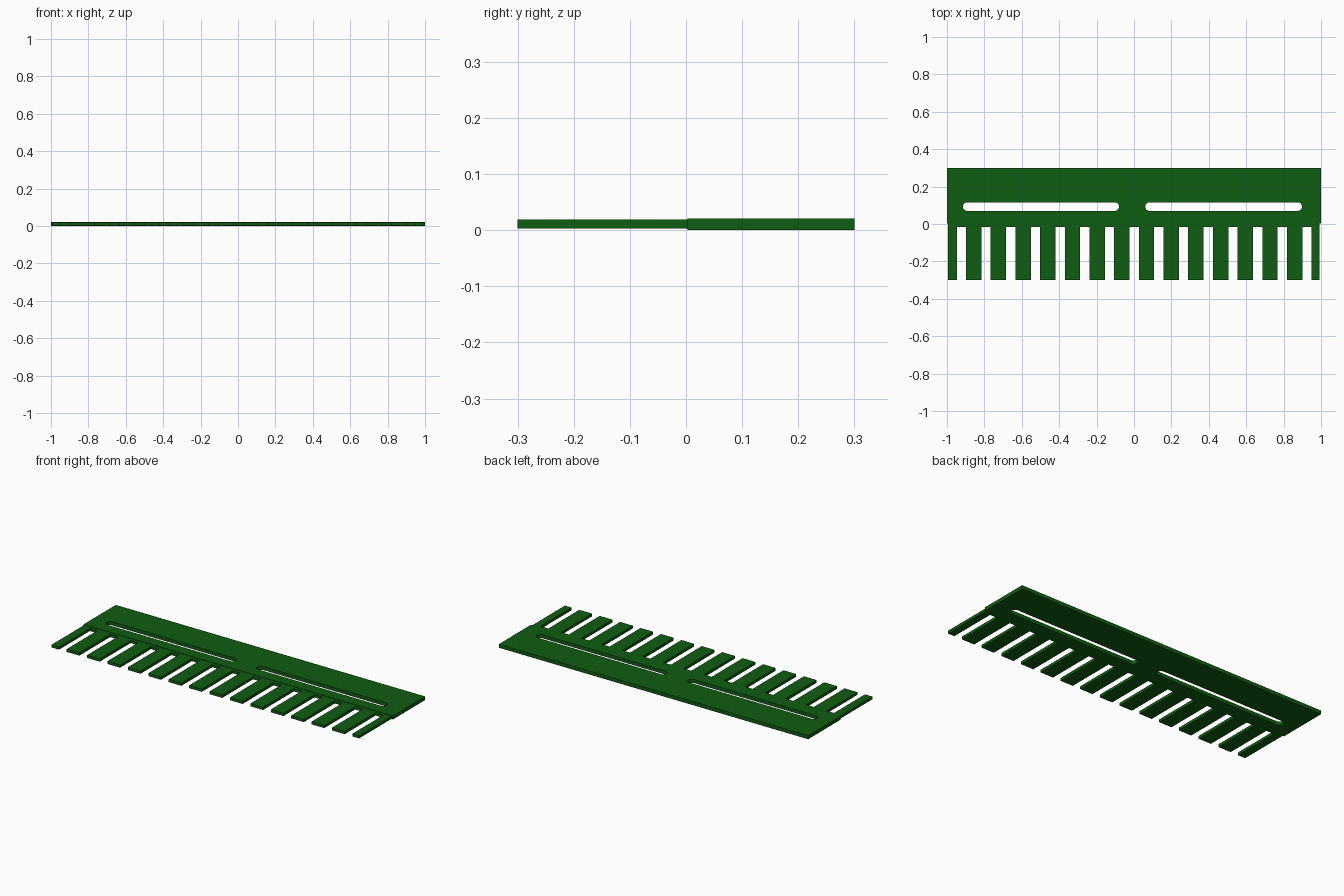
import bpy
import math

if "Cube" in bpy.data.objects:
    bpy.data.objects.remove(bpy.data.objects["Cube"])

green = bpy.data.materials.new("board green")
green.diffuse_color = (0.005, 0.11, 0.006, 1)
green.use_nodes = True
green.node_tree.nodes["Principled BSDF"].inputs["Base Color"].default_value = green.diffuse_color


def flat_part(name, outlines, z0, z1):
    """Extrude closed outlines (inner ones become holes) from z0 to z1."""
    curve = bpy.data.curves.new(name + "_profile", 'CURVE')
    curve.dimensions = '2D'
    curve.fill_mode = 'BOTH'
    curve.extrude = (z1 - z0) / 2
    for pts in outlines:
        s = curve.splines.new('POLY')
        s.points.add(len(pts) - 1)
        for p, (x, y) in zip(s.points, pts):
            p.co = (x, y, 0, 1)
        s.use_cyclic_u = True
    temp = bpy.data.objects.new(name + "_temp", curve)
    bpy.context.collection.objects.link(temp)
    dg = bpy.context.evaluated_depsgraph_get()
    mesh = bpy.data.meshes.new_from_object(temp.evaluated_get(dg))
    bpy.data.objects.remove(temp)
    for v in mesh.vertices:
        v.co.z += (z0 + z1) / 2
    for f in mesh.polygons:
        f.use_smooth = False
    mesh.materials.clear()
    mesh.materials.append(green)
    mesh.name = name
    obj = bpy.data.objects.new(name, mesh)
    bpy.context.collection.objects.link(obj)
    return obj


def slot(x0, x1, y, r, n=10):
    """Outline of a round-ended slot."""
    pts = []
    for cx, start in ((x1 - r, -math.pi / 2), (x0 + r, math.pi / 2)):
        for i in range(n + 1):
            a = start + math.pi * i / n
            pts.append((cx + r * math.cos(a), y + r * math.sin(a)))
    return pts


# Mounting plate with two long slots
plate = [(-1, 0.003), (1, 0.003), (1, 0.3), (-1, 0.3)]
flat_part("slotted_plate",
          [plate, slot(-0.915, -0.08, 0.093, 0.023), slot(0.06, 0.898, 0.093, 0.023)],
          0.0, 0.021)

# Thinner comb: narrow end teeth and fourteen full teeth on a shared strip
teeth = [(-0.995, -0.947)]
teeth += [(-0.898 + 0.132 * i, -0.816 + 0.132 * i) for i in range(14)]
teeth += [(0.95, 0.993)]
root, tip, back = -0.015, -0.3, 0.003
outline = [(-0.995, back)]
for a, b in teeth:
    outline += [(a, root), (a, tip), (b, tip), (b, root)]
outline += [(0.993, back)]
flat_part("comb_teeth", [outline], 0.003, 0.019)
